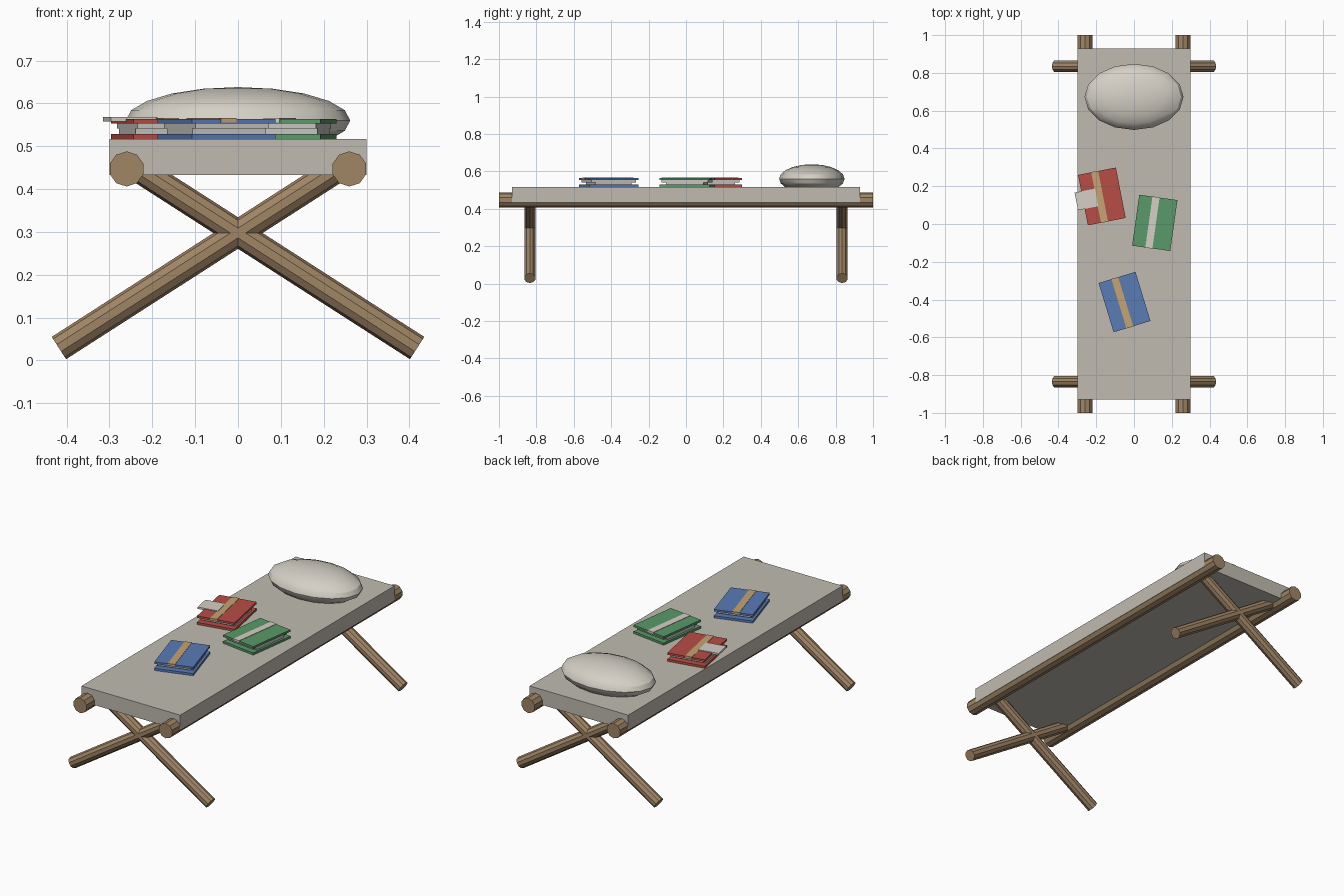
import bpy, math
from mathutils import Vector, Matrix

cube = bpy.data.objects.get("Cube")
if cube:
    bpy.data.objects.remove(cube, do_unlink=True)


def material(name, rgb):
    m = bpy.data.materials.new(name)
    m.use_nodes = True
    m.diffuse_color = (*rgb, 1)
    m.node_tree.nodes["Principled BSDF"].inputs["Base Color"].default_value = (*rgb, 1)
    return m


wood = material("brown wood", (0.35, 0.235, 0.13))
canvas = material("grey canvas", (0.53, 0.50, 0.44))
linen = material("pale linen", (0.66, 0.63, 0.56))
paper = material("paper", (0.56, 0.55, 0.52))
tan = material("tan band", (0.56, 0.37, 0.17))
red = material("red cover", (0.48, 0.075, 0.06))
green = material("green cover", (0.10, 0.32, 0.14))
blue = material("blue cover", (0.10, 0.20, 0.47))


def finish(name, mat):
    ob = bpy.context.object
    ob.name = name
    ob.data.materials.append(mat)
    return ob


def box(name, mat, size, z0, z1, frame=Matrix(), x=0, y=0):
    """Box of a given footprint between two heights, placed in a frame."""
    bpy.ops.mesh.primitive_cube_add(size=1)
    ob = finish(name, mat)
    ob.data.transform(Matrix.Diagonal((*size, z1 - z0, 1)))
    ob.matrix_world = frame @ Matrix.Translation((x, y, (z0 + z1) / 2))
    return ob


def pole(name, start, end, radius):
    """Ten-sided wooden pole between two points."""
    a, b = Vector(start), Vector(end)
    bpy.ops.mesh.primitive_cylinder_add(vertices=10, radius=radius, depth=(b - a).length,
                                        location=(a + b) / 2)
    ob = finish(name, wood)
    ob.rotation_euler = (b - a).to_track_quat('Z', 'Y').to_euler()


# Canvas bed and side rails
box("canvas_bed", canvas, (0.6, 1.86), 0.433, 0.517)
for side, s in (("right", -1), ("left", 1)):
    pole(side + "_rail", (s * 0.26, -1, 0.447), (s * 0.26, 1, 0.447), 0.041)
    # Crossed legs at each end
    for end, y in (("front", -0.835), ("back", 0.835)):
        pole(f"{end}_{side}_leg", (s * 0.418, y, 0.029), (-s * 0.25, y, 0.458), 0.031)

# Pillow
bpy.ops.mesh.primitive_uv_sphere_add(segments=16, ring_count=10, location=(0, 0.673, 0.56))
pillow = finish("pillow", linen)
pillow.data.transform(Matrix.Diagonal((0.262, 0.175, 0.078, 1)))
bpy.ops.object.shade_smooth_by_angle(angle=math.radians(30))


# Books with covers, two page stacks and a band
def book(name, cover, band, x, y, degrees):
    frame = Matrix.Translation((x, y, 0)) @ Matrix.Rotation(math.radians(degrees), 4, 'Z')
    w, d = 0.204, 0.272
    box(name + "_lower_cover", cover, (w, d), 0.517, 0.529, frame)
    box(name + "_lower_pages", paper, (w - 0.024, d - 0.07), 0.529, 0.541, frame)
    box(name + "_upper_pages", paper, (w - 0.024, d - 0.022), 0.541, 0.553, frame)
    box(name + "_upper_cover", cover, (w, d), 0.553, 0.564, frame)
    box(name + "_band", band, (0.038, d + 0.002), 0.555, 0.566, frame, x=-0.0125)
    return frame


book("blue_book", blue, tan, -0.05, -0.413, 17)
book("green_book", green, linen, 0.11, 0.006, -8)
red_frame = book("red_book", red, tan, -0.17, 0.146, 11)
# Loose bookmark sticking out of the red book
box("bookmark", linen, (0.11, 0.095), 0.558, 0.568, red_frame, x=-0.083, y=0)
